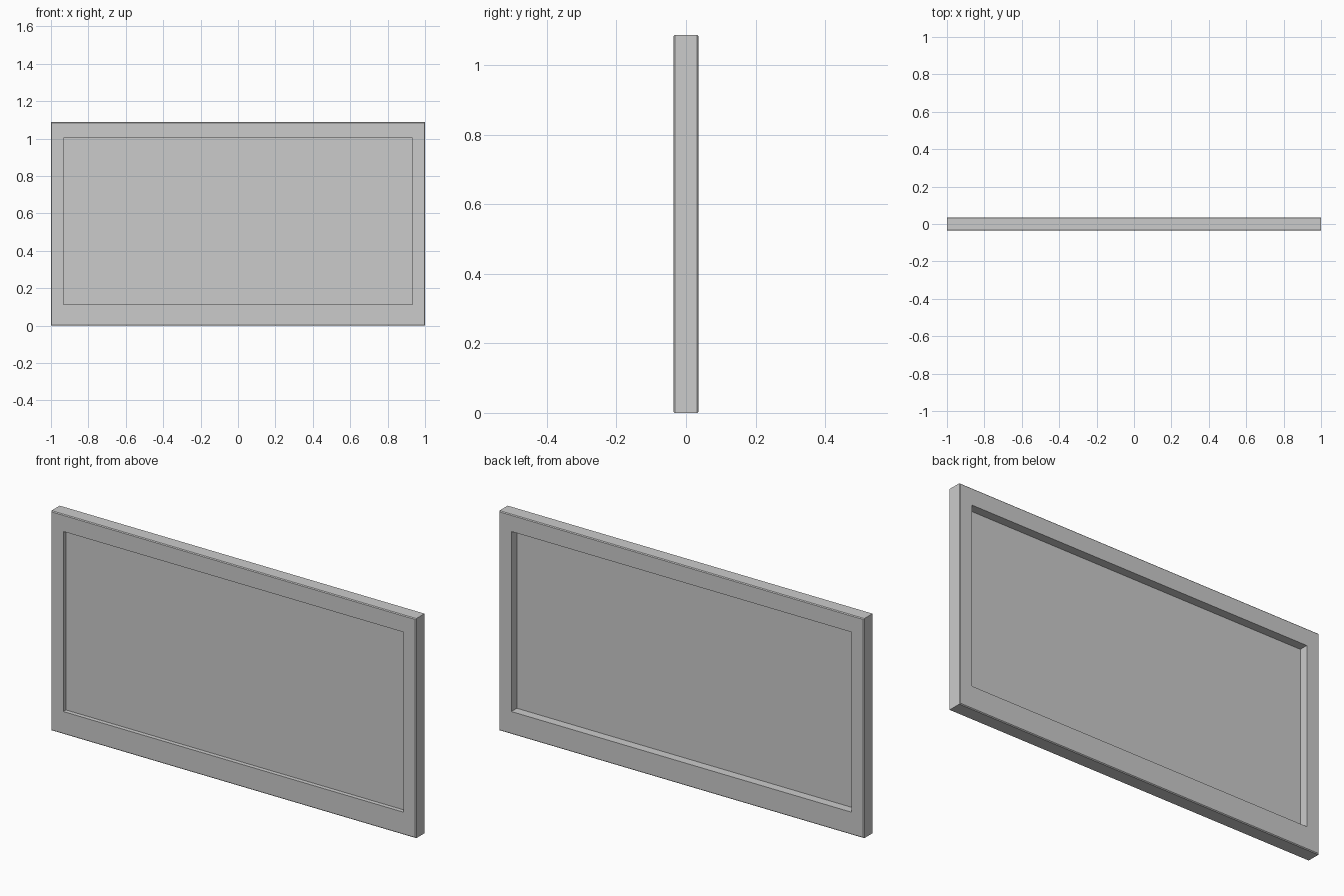
import bpy, bmesh

if "Cube" in bpy.data.objects:
    bpy.data.objects.remove(bpy.data.objects["Cube"])

W, H, D = 1.0, 1.088, 0.036          # half width, height, half depth
IX, Z0, Z1 = 0.932, 0.112, 1.004     # opening half width, bottom, top
B = 0.004                            # small edge chamfer


def finish(name, bm):
    bmesh.ops.recalc_face_normals(bm, faces=bm.faces)
    me = bpy.data.meshes.new(name)
    bm.to_mesh(me)
    bm.free()
    ob = bpy.data.objects.new(name, me)
    bpy.context.collection.objects.link(ob)
    return ob


# Frame: rectangular rings joined into a closed border with chamfered outer edges
def ring(bm, hx, z0, z1, y):
    return [bm.verts.new((x, y, z)) for x, z in
            ((-hx, z0), (hx, z0), (hx, z1), (-hx, z1))]


bm = bmesh.new()
rings = [ring(bm, *r) for r in (
    (IX, Z0, Z1, -D),
    (W - B, B, H - B, -D),
    (W, 0, H, -D + B),
    (W, 0, H, D - B),
    (W - B, B, H - B, D),
    (IX, Z0, Z1, D),
)]
for a, b in zip(rings, rings[1:] + rings[:1]):
    for i in range(4):
        j = (i + 1) % 4
        bm.faces.new((a[i], a[j], b[j], b[i]))
finish("frame", bm)

# Panel: thin board set nearer the front, fitted to the opening
bm = bmesh.new()
bmesh.ops.create_cube(bm, size=1)
y0, y1 = -0.015, -0.007
for v in bm.verts:
    v.co.x *= 2 * IX
    v.co.y = y0 if v.co.y < 0 else y1
    v.co.z = Z0 if v.co.z < 0 else Z1
finish("panel", bm)
